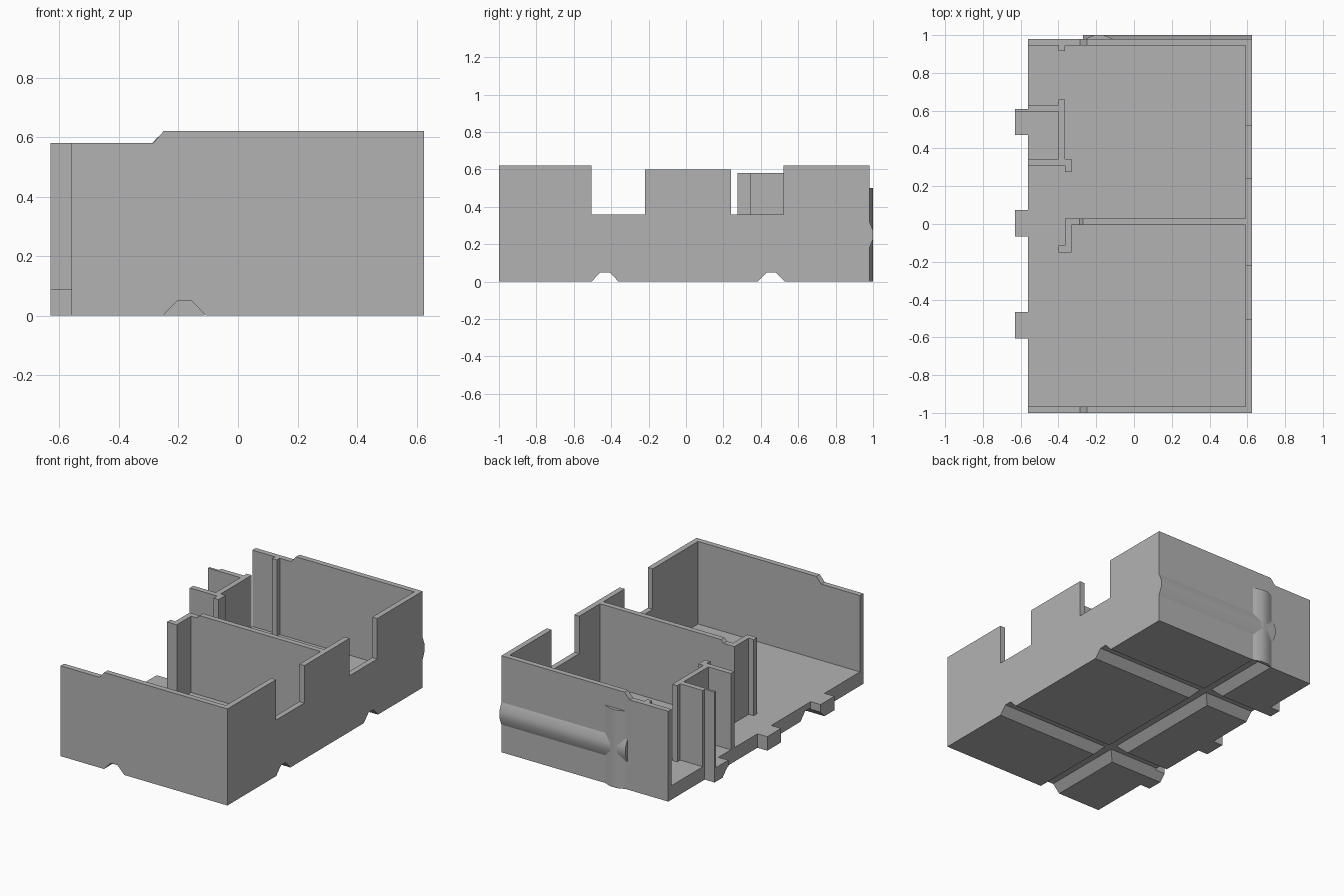
import bpy
import bmesh
from mathutils import Vector

old = bpy.data.objects.get("Cube")
if old:
    bpy.data.objects.remove(old, do_unlink=True)

grey = bpy.data.materials.new("stone grey")
grey.use_nodes = True
grey.diffuse_color = (0.45, 0.45, 0.45, 1)
grey.node_tree.nodes["Principled BSDF"].inputs["Base Color"].default_value = (0.45, 0.45, 0.45, 1)

FLOOR = 0.09      # floor thickness
OPEN = -0.56      # open side of the floor
LOW, HIGH = 0.58, 0.62


def prism(name, points, axis, start, end):
    """Extrude a flat outline along an axis from start to end."""
    def place(p):
        return {"x": (start, p[0], p[1]), "y": (p[0], start, p[1]), "z": (p[0], p[1], start)}[axis]
    bm = bmesh.new()
    face = bm.faces.new([bm.verts.new(place(p)) for p in points])
    made = bmesh.ops.extrude_face_region(bm, geom=[face])["geom"]
    shift = Vector([(end - start) * (axis == a) for a in "xyz"])
    bmesh.ops.translate(bm, vec=shift, verts=[g for g in made if isinstance(g, bmesh.types.BMVert)])
    bmesh.ops.recalc_face_normals(bm, faces=bm.faces)
    mesh = bpy.data.meshes.new(name)
    bm.to_mesh(mesh)
    bm.free()
    mesh.materials.append(grey)
    obj = bpy.data.objects.new(name, mesh)
    bpy.context.collection.objects.link(obj)
    return obj


def trapezoid(centre, base, depth, flip=1):
    """Outline of a groove or ridge: wide at the base, narrow at the tip."""
    return [(centre - 0.072, base), (centre + 0.072, base),
            (centre + 0.024, base + depth * flip), (centre - 0.024, base + depth * flip)]


# Floor slab with three tabs along the open side
outline = [(0.625, -1), (0.625, 0.98), (OPEN, 0.98)]
for y in (0.54, 0.005, -0.535):
    outline += [(OPEN, y + 0.07), (-0.63, y + 0.07), (-0.63, y - 0.07), (OPEN, y - 0.07)]
outline.append((OPEN, -1))
floor = prism("floor", outline, "z", 0, FLOOR)


# Underside grooves
def groove_outline(centre):
    return [(centre - 0.077, -0.005), (centre + 0.077, -0.005),
            (centre + 0.024, 0.05), (centre - 0.024, 0.05)]


cutters = [prism("groove_cutter", groove_outline(c), axis, -1.2, 1.2)
           for c, axis in ((-0.18, "y"), (-0.433, "x"), (0.456, "x"))]
bpy.context.view_layer.objects.active = floor
for cutter in cutters:
    cutter.hide_render = True
    mod = floor.modifiers.new("groove", "BOOLEAN")
    mod.operation = "DIFFERENCE"
    mod.solver = "EXACT"
    mod.object = cutter
    bpy.ops.object.modifier_apply(modifier=mod.name)
for cutter in cutters:
    bpy.data.objects.remove(cutter, do_unlink=True)

# Front and back walls, stepped down near the open side
end_profile = [(OPEN, FLOOR), (0.625, FLOOR), (0.625, HIGH),
               (-0.25, HIGH), (-0.285, LOW), (OPEN, LOW)]
prism("front_wall", end_profile, "y", -1, -0.965)
prism("back_wall", end_profile, "y", 0.945, 0.98)

# Side wall with two window gaps
side_profile = [(-0.965, FLOOR), (0.945, FLOOR), (0.945, HIGH), (0.52, HIGH),
                (0.52, 0.36), (0.24, 0.36), (0.24, 0.6), (-0.22, 0.6),
                (-0.22, 0.36), (-0.505, 0.36), (-0.505, HIGH), (-0.965, HIGH)]
prism("side_wall", side_profile, "x", 0.59, 0.625)

# Middle partition with its door frame
prism("partition", [(-0.33, FLOOR), (0.59, FLOOR), (0.59, 0.6), (-0.27, 0.6),
                    (-0.288, LOW), (-0.33, LOW)], "y", -0.005, 0.03)
prism("partition_door_frame", [(-0.33, 0.03), (-0.365, 0.03), (-0.365, -0.115), (-0.4, -0.115),
                               (-0.4, -0.15), (-0.33, -0.15)], "z", FLOOR, LOW)

# Closet walls, wrapping round and reaching out onto the tab
prism("closet_walls", [(OPEN, 0.63), (-0.4, 0.63), (-0.4, 0.66), (-0.365, 0.66),
                       (-0.365, 0.345), (-0.33, 0.345), (-0.33, 0.275), (-0.365, 0.275),
                       (-0.365, 0.31), (OPEN, 0.31), (OPEN, 0.345), (-0.4, 0.345),
                       (-0.4, 0.595), (-0.63, 0.595), (-0.63, 0.61), (OPEN, 0.61)],
      "z", FLOOR, LOW)

# Door jamb on the back wall
prism("back_door_jamb", [(-0.4, 0.915), (-0.365, 0.915), (-0.365, 0.945), (-0.4, 0.945)],
      "z", FLOOR, LOW)

# Raised pipes on the outside of the back wall
upright = prism("upright_pipe", trapezoid(-0.185, 0.98, 0.02), "z", 0.05, 0.5)
level = prism("level_pipe", [(y, z) for z, y in trapezoid(0.25, 0.98, 0.02)], "x", -0.27, 0.625)
foot = prism("pipe_foot", [(-0.257, 0.98), (-0.113, 0.98), (-0.161, 1.0), (-0.209, 1.0)],
             "z", 0, 0.05)
bpy.ops.object.select_all(action="DESELECT")
for pipe in (upright, level, foot):
    pipe.select_set(True)
bpy.context.view_layer.objects.active = upright
bpy.ops.object.shade_smooth_by_angle(angle=0.7)
